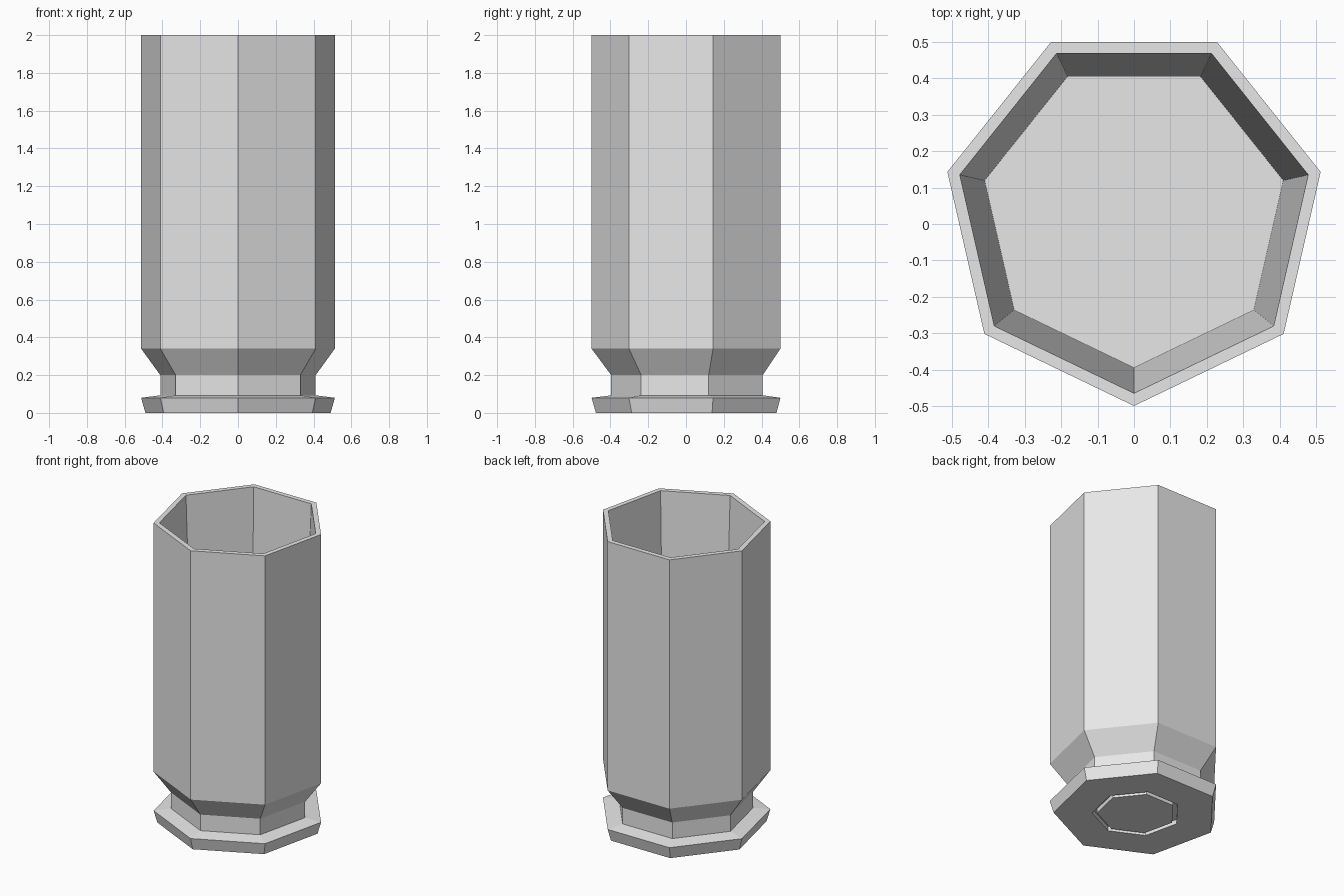
import bpy
import bmesh
from math import sin, cos, tau

SIDES = 7
CENTRE_Y = 0.026  # puts the heptagon's bounds evenly about y = 0

default_cube = bpy.data.objects.get("Cube")
if default_cube:
    bpy.data.objects.remove(default_cube, do_unlink=True)

grey = bpy.data.materials.new("plain_grey")
grey.use_nodes = True
grey.diffuse_color = (0.8, 0.8, 0.8, 1)
grey.node_tree.nodes["Principled BSDF"].inputs["Base Color"].default_value = (0.8, 0.8, 0.8, 1)


def loft(name, profile):
    """Join heptagonal rings given as (radius, z), and cap both ends."""
    bm = bmesh.new()
    rings = []
    for radius, z in profile:
        angles = [tau * k / SIDES for k in range(SIDES)]
        rings.append([bm.verts.new((radius * sin(a), CENTRE_Y - radius * cos(a), z))
                      for a in angles])
    for low, high in zip(rings, rings[1:]):
        for k in range(SIDES):
            n = (k + 1) % SIDES
            bm.faces.new((low[k], low[n], high[n], high[k]))
    bm.faces.new(rings[0])
    bm.faces.new(rings[-1])
    bmesh.ops.recalc_face_normals(bm, faces=bm.faces)
    mesh = bpy.data.meshes.new(name)
    bm.to_mesh(mesh)
    bm.free()
    mesh.materials.append(grey)
    obj = bpy.data.objects.new(name, mesh)
    bpy.context.collection.objects.link(obj)
    return obj


# Hollow case: base recess, flange, neck, flare, wall, rim, tapered cavity
loft("case", [
    (0.27, 0.03), (0.27, 0.0),
    (0.503, 0.0), (0.526, 0.08), (0.422, 0.093),
    (0.422, 0.2), (0.526, 0.34), (0.526, 2.0),
    (0.491, 2.0), (0.421, 0.27),
])

# Disc seated in the base recess, leaving a thin groove around it
loft("base_disc", [(0.24, 0.0), (0.24, 0.03)])
